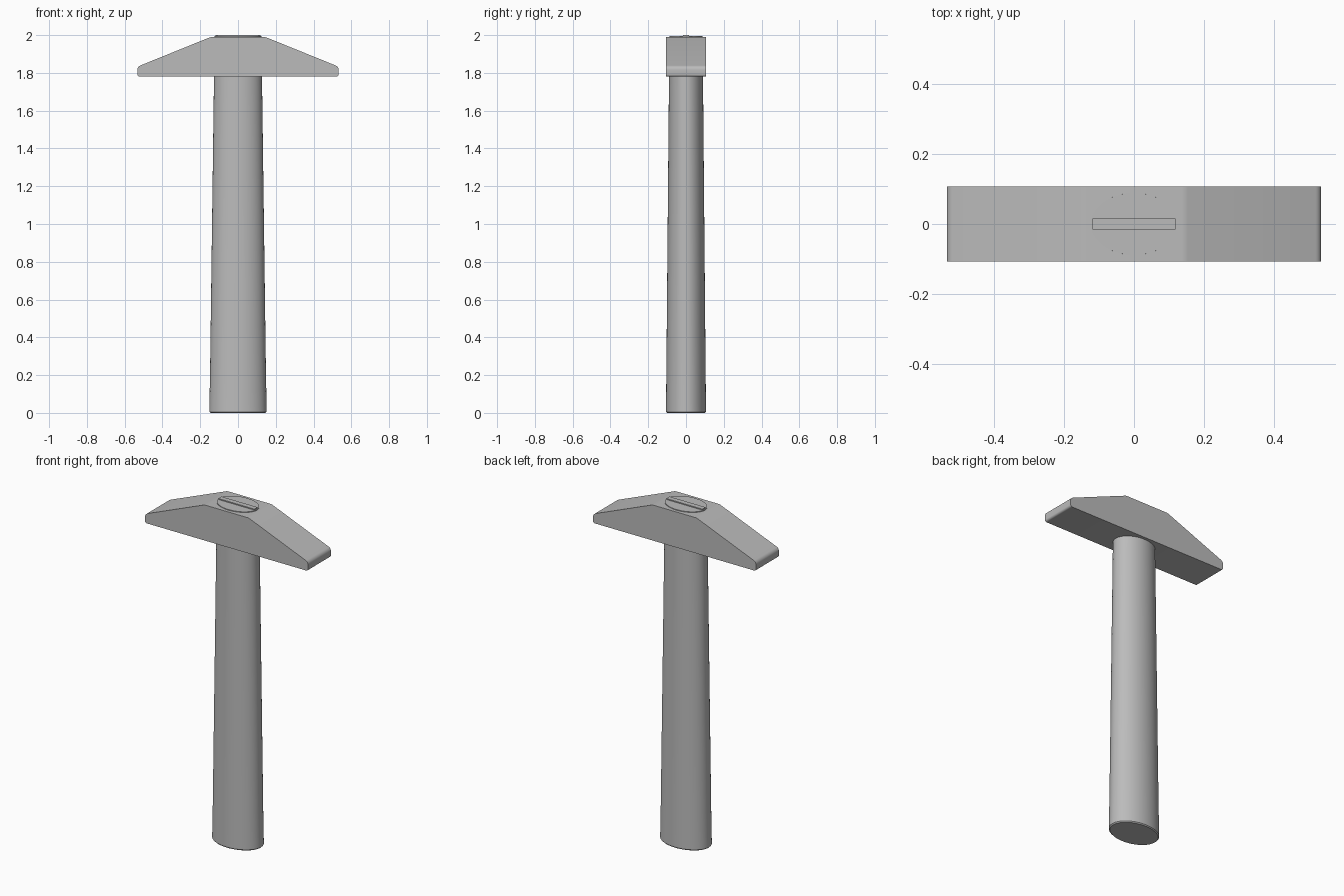
import bpy, bmesh, math

if "Cube" in bpy.data.objects:
    bpy.data.objects.remove(bpy.data.objects["Cube"])

grey = bpy.data.materials.new("plain grey")
grey.diffuse_color = (0.5, 0.5, 0.5, 1)
grey.use_nodes = True
grey.node_tree.nodes["Principled BSDF"].inputs["Base Color"].default_value = grey.diffuse_color


def finish(bm, name, angle=30):
    bmesh.ops.recalc_face_normals(bm, faces=bm.faces)
    me = bpy.data.meshes.new(name)
    bm.to_mesh(me)
    bm.free()
    ob = bpy.data.objects.new(name, me)
    bpy.context.collection.objects.link(ob)
    me.materials.append(grey)
    bpy.ops.object.select_all(action='DESELECT')
    ob.select_set(True)
    bpy.context.view_layer.objects.active = ob
    bpy.ops.object.shade_smooth_by_angle(angle=math.radians(angle))
    return ob


def arc(cx, cz, r, a0, a1, n=6):
    return [(cx + r * math.cos(math.radians(a0 + (a1 - a0) * i / n)),
             cz + r * math.sin(math.radians(a0 + (a1 - a0) * i / n)))
            for i in range(n + 1)]


# Head: mirrored profile with rounded tips, extruded through its depth
half = (arc(0.521, 1.792, 0.012, -90, 0, 4)
        + arc(0.508, 1.816, 0.025, 0, 68)
        + arc(0.135, 1.940, 0.05, 68, 90, 4))
profile = half + [(-x, z) for x, z in reversed(half)]
bm = bmesh.new()
face = bm.faces.new([bm.verts.new((x, -0.107, z)) for x, z in profile])
ext = bmesh.ops.extrude_face_region(bm, geom=[face])
bmesh.ops.translate(bm, vec=(0, 0.214, 0),
                    verts=[v for v in ext["geom"] if isinstance(v, bmesh.types.BMVert)])
finish(bm, "hammer_head")

# Handle: tapered oval loft that passes through the head
SEG = 64
sections = [(0, 0.146, 0.101), (0.006, 0.152, 0.106), (0.21, 0.148, 0.104),
            (1.78, 0.127, 0.090), (1.994, 0.124, 0.088)]
bm = bmesh.new()
rings = [[bm.verts.new((a * math.cos(math.tau * i / SEG), b * math.sin(math.tau * i / SEG), z))
          for i in range(SEG)] for z, a, b in sections]
for low, high in zip(rings, rings[1:]):
    for i in range(SEG):
        j = (i + 1) % SEG
        bm.faces.new((low[i], low[j], high[j], high[i]))
bm.faces.new(rings[0][::-1])
bm.faces.new(rings[-1])
finish(bm, "handle")

# Wedge driven into the top of the handle
bm = bmesh.new()
bmesh.ops.create_cube(bm, size=1)
for v in bm.verts:
    v.co = (v.co.x * 0.236, v.co.y * 0.03, 1.98 + v.co.z * 0.04)
finish(bm, "wedge")
